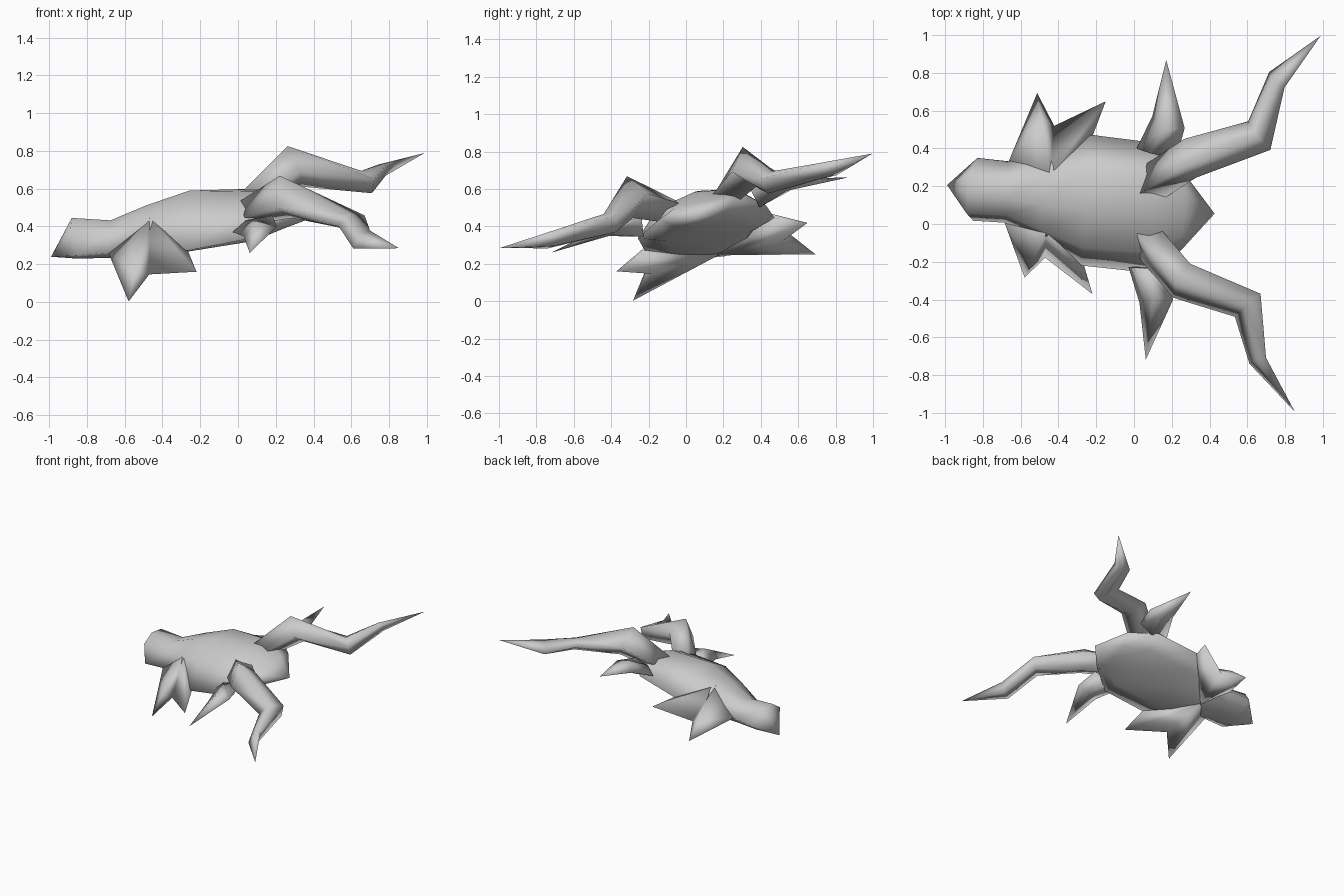
import bpy
import bmesh
from mathutils import Vector

cube = bpy.data.objects.get("Cube")
if cube:
    bpy.data.objects.remove(cube, do_unlink=True)

grey = bpy.data.materials.new("plain grey")
grey.use_nodes = True
COLOUR = (0.6, 0.6, 0.6, 1)
grey.diffuse_color = COLOUR
grey.node_tree.nodes["Principled BSDF"].inputs["Base Color"].default_value = COLOUR

# The body leans to one side: local axes are along, sideways, up
from mathutils import Matrix
side = Vector((0.066, 0.967, 0.245)).normalized()
along = Vector((1, 0, 0))
along = (along - side * along.dot(side)).normalized()
up = along.cross(side)
POSE = Matrix((along, side, up)).transposed().to_4x4()
POSE.translation = side * 0.193


def finish(name, bm):
    bmesh.ops.recalc_face_normals(bm, faces=bm.faces)
    for face in bm.faces:
        face.smooth = True
    mesh = bpy.data.meshes.new(name)
    bm.to_mesh(mesh)
    bm.free()
    mesh.materials.append(grey)
    obj = bpy.data.objects.new(name, mesh)
    bpy.context.collection.objects.link(obj)
    obj.matrix_world = POSE


def loft(name, rings, mirror=1):
    """Skin a row of rings; a ring of one point closes to a tip."""
    bm = bmesh.new()
    count = max(len(r) for r in rings)
    rows = []
    for ring in rings:
        verts = [bm.verts.new((a, w * mirror, n)) for a, w, n in ring]
        rows.append(verts if len(verts) > 1 else verts * count)
    for first, second in zip(rows, rows[1:]):
        for i in range(count):
            j = (i + 1) % count
            corners = dict.fromkeys((first[i], first[j], second[j], second[i]))
            bm.faces.new(list(corners))
    for row, ring in ((rows[0], rings[0]), (rows[-1], rings[-1])):
        if len(ring) > 1:
            bm.faces.new(row)
    finish(name, bm)


def body_ring(a, w, top, mid, bottom, lean=0):
    """Eight-sided section; lean shifts the upper points forward."""
    high = mid + 0.77 * (top - mid)
    low = mid + 0.8 * (bottom - mid)
    half = [(a - lean, 0, top), (a - lean, 0.6 * w, high), (a, w, mid),
            (a, 0.6 * w, low), (a, 0, bottom)]
    return half + [(x, -y, z) for x, y, z in half[3:0:-1]]


# Head and body
loft("head_and_body", [
    [(-1.005, 0, 0.181)],
    body_ring(-0.855, 0.172, 0.395, 0.235, 0.19, 0.04),
    body_ring(-0.69, 0.168, 0.385, 0.25, 0.195),
    body_ring(-0.5, 0.25, 0.47, 0.285, 0.205),
    body_ring(-0.27, 0.358, 0.555, 0.315, 0.265),
    body_ring(0.08, 0.355, 0.555, 0.39, 0.325),
    body_ring(0.25, 0.205, 0.5, 0.46, 0.375),
    [(0.415, 0, 0.43)],
])

# Front foot: rim with two points, a raised ridge, and hubs above and below
FIN = [(-0.69, 0.165, 0.25), (-0.56, 0.505, 0.072), (-0.46, 0.361, 0.185),
       (-0.198, 0.528, 0.246), (-0.255, 0.355, 0.315)]
RIDGE = (-0.53, 0.4, 0.21)
TOP_HUB = (-0.47, 0.15, 0.44)
BELLY_HUB = (-0.52, 0, 0.195)

# Hind leg rings: outer, top, inner, bottom
LEG = [
    [(0.04, 0.265, 0.48), (0.0, 0.1, 0.525), (0.133, 0.08, 0.51), (0.15, 0.2, 0.44)],
    [(0.225, 0.435, 0.58), (0.23, 0.32, 0.725), (0.3, 0.235, 0.61), (0.3, 0.34, 0.5)],
    [(0.558, 0.535, 0.508), (0.61, 0.465, 0.56), (0.685, 0.394, 0.535), (0.67, 0.42, 0.45)],
    [(0.652, 0.798, 0.455), (0.68, 0.76, 0.52), (0.737, 0.74, 0.54), (0.72, 0.76, 0.46)],
    [(0.91, 1.03, 0.52)],
]

# Short spike below each hind leg
SPIKE = [
    [(-0.02, 0.326, 0.415), (0.05, 0.32, 0.48), (0.19, 0.3, 0.5), (0.13, 0.32, 0.39)],
    [(0.05, 0.51, 0.44), (0.12, 0.46, 0.51), (0.225, 0.47, 0.486), (0.14, 0.48, 0.44)],
    [(0.104, 0.821, 0.428)],
]

for label, s in (("left", 1), ("right", -1)):
    loft(label + "_hind_leg", LEG, s)
    loft(label + "_hind_spike", SPIKE, s)
    bm = bmesh.new()
    root, tip, notch, rear_tip, rear, ridge, top, belly = [
        bm.verts.new((a, w * s, n)) for a, w, n in FIN + [RIDGE, TOP_HUB, BELLY_HUB]]
    for face in ((top, root, ridge), (ridge, root, tip), (ridge, tip, notch),
                 (top, ridge, notch), (top, notch, rear_tip), (top, rear_tip, rear),
                 (belly, root, tip), (belly, tip, notch), (belly, notch, rear_tip),
                 (belly, rear_tip, rear), (belly, root, top), (belly, rear, top)):
        bm.faces.new(face)
    finish(label + "_front_foot", bm)
